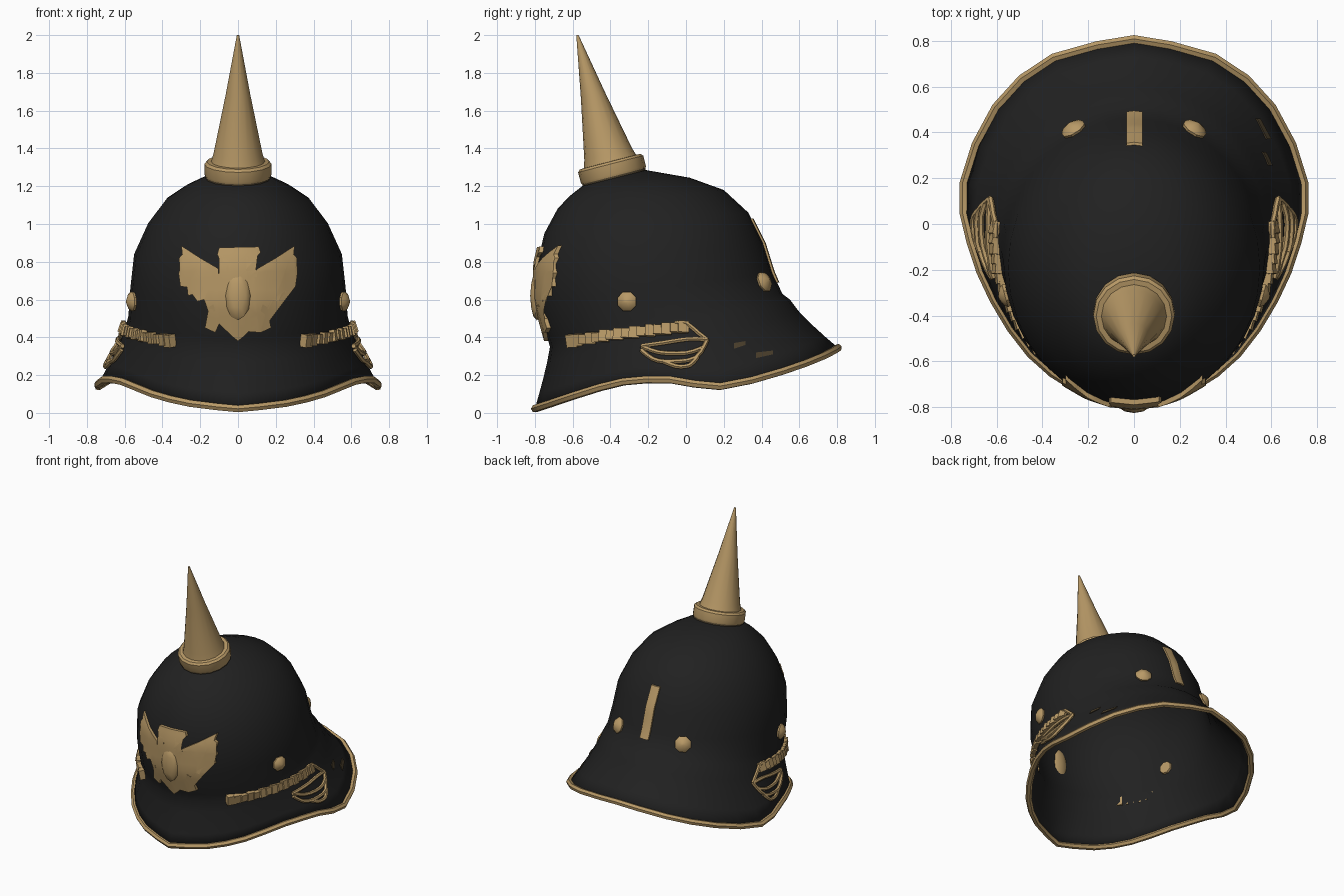
import bpy, bmesh
from math import sin, cos, pi, radians
from mathutils import Vector, Matrix
from mathutils.bvhtree import BVHTree

if "Cube" in bpy.data.objects:
    bpy.data.objects.remove(bpy.data.objects["Cube"])


def material(name, rgb):
    m = bpy.data.materials.new(name)
    m.use_nodes = True
    m.diffuse_color = (*rgb, 1)
    bsdf = m.node_tree.nodes["Principled BSDF"]
    bsdf.inputs["Base Color"].default_value = (*rgb, 1)
    bsdf.inputs["Roughness"].default_value = 0.7
    return m


BLACK = material("black_leather", (0.015, 0.015, 0.015))
GOLD = material("brass", (0.48, 0.32, 0.135))
BROWN = material("dark_brass", (0.07, 0.05, 0.025))
parts = []


def add_mesh(name, mesh, mat):
    mesh.materials.clear()
    mesh.materials.append(mat)
    ob = bpy.data.objects.new(name, mesh)
    bpy.context.collection.objects.link(ob)
    parts.append(ob)
    return ob


def add_bm(name, bm, mat):
    mesh = bpy.data.meshes.new(name)
    bm.to_mesh(mesh)
    bm.free()
    return add_mesh(name, mesh, mat)


def loft(bm, rings):
    """Bridge a list of closed rings of points with quads."""
    vs = [[bm.verts.new(p) for p in r] for r in rings]
    n = len(vs[0])
    for a, b in zip(vs, vs[1:]):
        for i in range(n):
            j = (i + 1) % n
            bm.faces.new((a[i], b[i], b[j], a[j]))
    return vs


def tube(name, pts, radius, mat, cyclic=False):
    cu = bpy.data.curves.new(name, 'CURVE')
    cu.dimensions = '3D'
    cu.bevel_depth = radius
    cu.bevel_resolution = 1
    cu.use_fill_caps = True
    sp = cu.splines.new('POLY')
    sp.points.add(len(pts) - 1)
    for q, p in zip(sp.points, pts):
        q.co = (*p, 1)
    sp.use_cyclic_u = cyclic
    tmp = bpy.data.objects.new(name + "_path", cu)
    bpy.context.collection.objects.link(tmp)
    dg = bpy.context.evaluated_depsgraph_get()
    mesh = bpy.data.meshes.new_from_object(tmp.evaluated_get(dg))
    bpy.data.objects.remove(tmp)
    return add_mesh(name, mesh, mat)


def smooth_points(pts, steps):
    """Catmull-Rom interpolation through points."""
    pts = [Vector(p) for p in pts]
    out = []
    for i in range(len(pts) - 1):
        p0, p1, p2 = pts[max(i - 1, 0)], pts[i], pts[i + 1]
        p3 = pts[min(i + 2, len(pts) - 1)]
        for s in range(steps):
            t = s / steps
            out.append(0.5 * (2 * p1 + (p2 - p0) * t + (2 * p0 - 5 * p1 + 4 * p2 - p3) * t ** 2
                              + (3 * p1 - p0 - 3 * p2 + p3) * t ** 3))
    return out + [pts[-1]]


# Helmet shell: tilted rings (front y, front z, back y, back z, half width)
SEG = 32
RINGS = [(-0.55, 1.20, -0.21, 1.285, 0.175), (-0.62, 1.145, 0.02, 1.245, 0.28),
         (-0.68, 1.08, 0.2, 1.18, 0.38), (-0.75, 0.95, 0.33, 1.06, 0.475),
         (-0.79, 0.78, 0.41, 0.90, 0.55), (-0.785, 0.58, 0.46, 0.74, 0.57),
         (-0.735, 0.40, 0.51, 0.63, 0.58), (-0.72, 0.35, 0.55, 0.60, 0.59)]


def ring(yf, zf, yb, zb, w):
    pts = []
    for i in range(SEG):
        a = 2 * pi * i / SEG
        k = (1 - cos(a)) / 2
        pts.append(Vector((w * sin(a), yf + (yb - yf) * k, zf + (zb - zf) * k)))
    return pts


half_rim = smooth_points([(0, -0.8, 0.022), (0.25, -0.715, 0.05), (0.45, -0.565, 0.10),
                          (0.61, -0.33, 0.165), (0.71, -0.08, 0.175), (0.74, 0.18, 0.14),
                          (0.6, 0.51, 0.22), (0.35, 0.725, 0.3), (0, 0.805, 0.345)], 2)
rim = half_rim + [Vector((-p.x, p.y, p.z)) for p in half_rim[-2:0:-1]]
rings = [ring(*r) for r in RINGS]
neck = rings[-1]
for t in (0.25, 0.5, 0.75, 1):
    row = []
    for p, q in zip(neck, rim):
        k = t ** 1.2
        row.append(Vector((p.x + (q.x - p.x) * k, p.y + (q.y - p.y) * k, p.z + (q.z - p.z) * t)))
    rings.append(row)
bm = bmesh.new()
top = loft(bm, rings)[0]
bm.faces.new(top)
bmesh.ops.recalc_face_normals(bm, faces=bm.faces)
surface = BVHTree.FromBMesh(bm)
shell = add_bm("helmet_shell", bm, BLACK)
solid = shell.modifiers.new("thickness", 'SOLIDIFY')
solid.thickness = 0.012
solid.offset = -1

tube("rim_trim", rim, 0.021, GOLD, True)


def on_shell(origin, direction):
    """First hit on the shell and its outward normal."""
    d = Vector(direction)
    p, n, _, _ = surface.ray_cast(Vector(origin), d)
    return p, (n if n.dot(d) < 0 else -n)


def around(angle, z, side):
    """Shell point at an angle from the front."""
    d = Vector((side * sin(angle), -cos(angle), 0))
    return on_shell(Vector((0, -0.1, z)) + d * 3, -d)


# Spike and its collar, leaning forward
def lathe(name, profile, mat, seg=16):
    axis = Vector((0, -0.25, 0.968)).normalized()
    m = Matrix.Translation((0, -0.38, 1.245)) @ axis.to_track_quat('Z', 'X').to_matrix().to_4x4()
    bm = bmesh.new()
    vs = loft(bm, [[m @ Vector((r * cos(2 * pi * i / seg), r * sin(2 * pi * i / seg), h))
                    for i in range(seg)] for r, h in profile])
    bm.faces.new(vs[0])
    bm.faces.new(vs[-1])
    bmesh.ops.recalc_face_normals(bm, faces=bm.faces)
    return add_bm(name, bm, mat)


lathe("spike_base_ring", [(0.172, -0.03), (0.172, 0.012)], BROWN)
lathe("spike_collar", [(0.174, 0.008), (0.178, 0.02), (0.178, 0.075), (0.165, 0.088), (0.12, 0.09)], GOLD)
lathe("spike", [(0.145, 0.08), (0.13, 0.13), (0.065, 0.455), (0.006, 0.78)], GOLD)


# Thin plates wrapped onto the shell along one view axis
def plate(name, outline, place, direction, lift, mat, cell=0.05):
    d = Vector(direction)
    bm = bmesh.new()
    bm.faces.new([bm.verts.new(place(u, v)) for u, v in outline])
    bmesh.ops.triangulate(bm, faces=bm.faces[:])
    for ax in range(3):
        if abs(d[ax]) > 0.5:
            continue
        no = Vector([float(i == ax) for i in range(3)])
        for k in range(-24, 25):
            bmesh.ops.bisect_plane(bm, geom=bm.verts[:] + bm.edges[:] + bm.faces[:],
                                   plane_co=no * k * cell, plane_no=no)
    base = bm.faces[:]
    for v in bm.verts:
        v.co = on_shell(v.co, d)[0] + d * 0.004
    grown = bmesh.ops.extrude_face_region(bm, geom=base)
    for v in grown["geom"]:
        if isinstance(v, bmesh.types.BMVert):
            v.co -= d * (lift + 0.004)
    bmesh.ops.recalc_face_normals(bm, faces=bm.faces)
    return add_bm(name, bm, mat)


# Front ornament: spread-wing bird, half outline mirrored
wing = [(0.045, 0.825), (0.045, 0.76), (0.06, 0.72), (0.1, 0.72), (0.105, 0.765), (0.2, 0.82),
        (0.3, 0.885), (0.295, 0.84), (0.312, 0.82), (0.305, 0.77), (0.315, 0.74), (0.3, 0.71),
        (0.305, 0.67), (0.27, 0.665), (0.265, 0.62), (0.23, 0.63), (0.215, 0.59), (0.18, 0.6),
        (0.155, 0.56), (0.13, 0.575), (0.12, 0.54), (0.165, 0.5), (0.175, 0.45), (0.12, 0.425),
        (0.1, 0.47), (0.07, 0.5), (0.055, 0.43), (0.025, 0.4)]
outline = [(0.11, 0.88), (0.12, 0.85)] + wing + [(0, 0.38)]
outline += [(-x, z) for x, z in reversed(wing)] + [(-0.11, 0.84), (-0.1, 0.875)]
plate("front_ornament", outline, lambda x, z: (x, -3, z), (0, 1, 0), 0.022, GOLD)
bm = bmesh.new()
bmesh.ops.create_icosphere(bm, subdivisions=2, radius=1, matrix=Matrix.Translation((0, -0.79, 0.62))
                           @ Matrix.Diagonal((0.07, 0.035, 0.13, 1)))
add_bm("ornament_body", bm, GOLD)

# Back spine strip and worn patches on the neck guard
plate("back_spine", [(-0.032, 0.69), (0.038, 0.69), (0.038, 1.03), (-0.032, 1.03)],
      lambda x, z: (x, 3, z), (0, -1, 0), 0.012, GOLD)
for i, (y, z, w) in enumerate([(0.285, 0.36, 0.03), (0.415, 0.31, 0.045)]):
    plate(f"neck_patch_{i + 1}", [(y - w, z - 0.02), (y + w, z), (y + w, z + 0.02), (y - w, z + 0.01)],
          lambda u, v: (3, u, v), (-1, 0, 0), 0.006, BROWN)


def facing(p, n):
    return Matrix.Translation(p) @ n.to_track_quat('Z', 'Y').to_matrix().to_4x4()


def stud(name, p, n, size):
    bm = bmesh.new()
    m = facing(p, n) @ Matrix.Rotation(radians(22.5), 4, 'Z')
    loft_rows = [(0.8, -0.025), (1, 0.012), (0.75, 0.028), (0.15, 0.042)]
    vs = loft(bm, [[m @ Vector((size * r * cos(i * pi / 4), size * r * sin(i * pi / 4), h))
                    for i in range(8)] for r, h in loft_rows])
    bm.faces.new(vs[0])
    bm.faces.new(vs[-1])
    bmesh.ops.recalc_face_normals(bm, faces=bm.faces)
    add_bm(name, bm, GOLD)


# Strap scales, hanging chains and studs on both sides
COUNT = 16
STRANDS = [[(-0.06, 0.47), (0.0, 0.47), (0.06, 0.42), (0.11, 0.38)],
           [(-0.23, 0.35), (-0.12, 0.365), (0.02, 0.385), (0.11, 0.38)],
           [(-0.23, 0.35), (-0.14, 0.315), (0.0, 0.31), (0.09, 0.34)],
           [(-0.23, 0.33), (-0.17, 0.28), (-0.08, 0.265), (0.05, 0.285), (0.11, 0.38)],
           [(-0.12, 0.27), (-0.05, 0.24), (0.02, 0.245), (0.06, 0.29)]]
for side, label in ((1, "left"), (-1, "right")):
    bm = bmesh.new()
    for i in range(COUNT):
        t = i / (COUNT - 1)
        p, n = around(radians(36 + 62 * t), 0.385 + 0.065 * t, side)
        size = (0.065, 0.068, 0.04) if i == 0 else (0.056, 0.05 + 0.012 * (i % 2), 0.03)
        m = facing(p + n * 0.012, n) @ Matrix.Rotation(radians(14 * side), 4, 'Y')
        bmesh.ops.create_cube(bm, size=1, matrix=m @ Matrix.Diagonal((*size, 1)))
    add_bm(f"{label}_strap_scales", bm, GOLD)

    for k, strand in enumerate(STRANDS):
        path = smooth_points([(0, y, z) for y, z in strand], 3)
        pts = []
        for q in path:
            p, n = on_shell((3 * side, q.y, q.z), (-side, 0, 0))
            pts.append(p + n * 0.016)
        tube(f"{label}_chain_{k + 1}", pts, 0.013, GOLD)

    stud(f"{label}_side_stud", *on_shell((3 * side, -0.31, 0.59), (-side, 0, 0)), 0.055)
    stud(f"{label}_back_stud", *on_shell((0.26 * side, 3, 0.69), (0, -1, 0)), 0.058)

# Smooth shading with sharp edges kept
bpy.ops.object.select_all(action='DESELECT')
for ob in parts:
    ob.select_set(True)
bpy.context.view_layer.objects.active = shell
bpy.ops.object.shade_smooth_by_angle(angle=radians(35))
